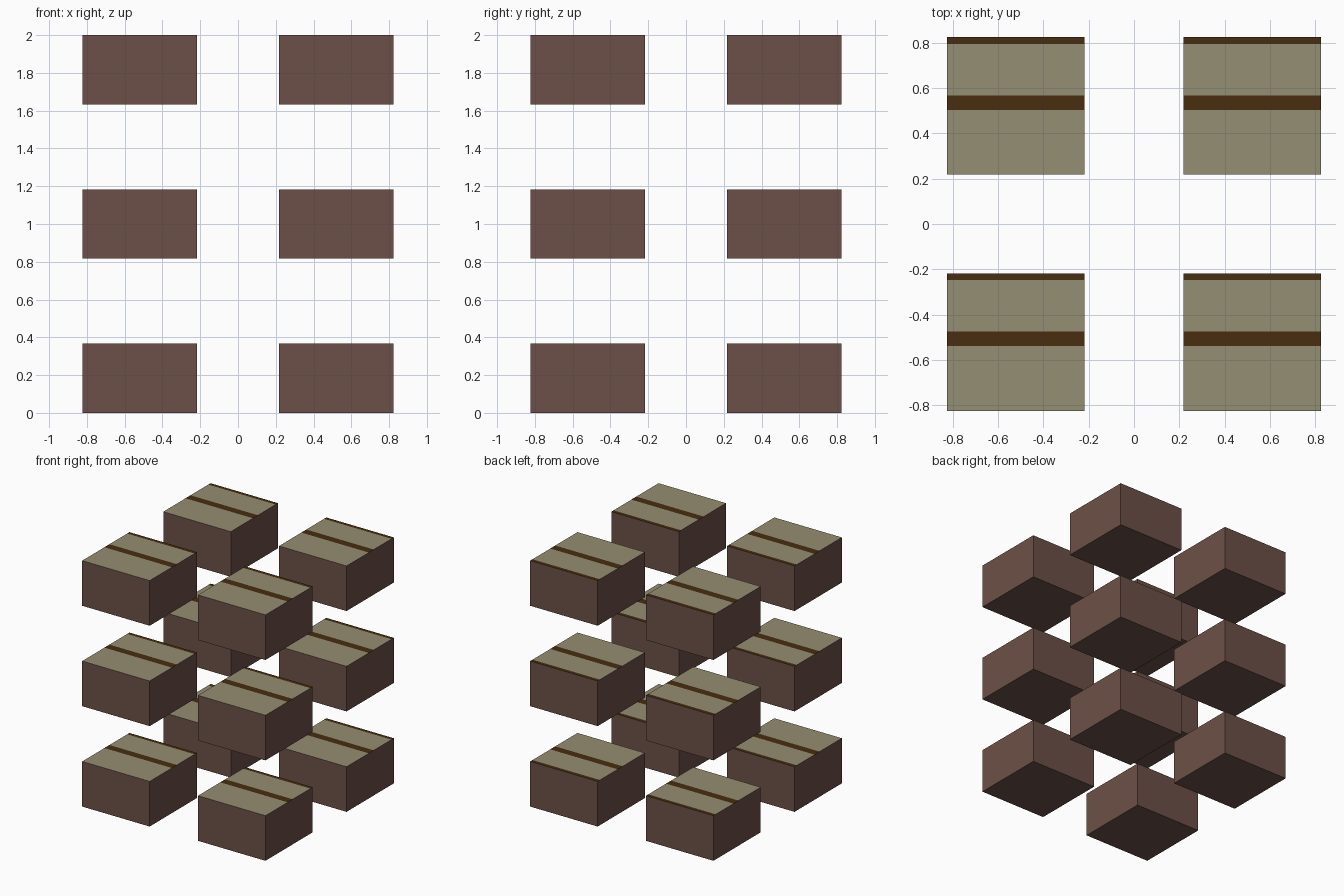
import bpy, bmesh
from mathutils import Matrix, Vector

if "Cube" in bpy.data.objects:
    bpy.data.objects.remove(bpy.data.objects["Cube"])


def srgb(r, g, b):
    def lin(c):
        c /= 255
        return c / 12.92 if c <= 0.04045 else ((c + 0.055) / 1.055) ** 2.4
    return (lin(r), lin(g), lin(b), 1)


def material(name, rgb):
    m = bpy.data.materials.new(name)
    m.diffuse_color = srgb(*rgb)
    m.use_nodes = True
    m.node_tree.nodes["Principled BSDF"].inputs["Base Color"].default_value = m.diffuse_color
    return m


cardboard = material("reddish brown", (108, 80, 71))
lid = material("khaki", (149, 142, 114))
stripe = material("dark brown", (72, 45, 16))

WIDTH, HEIGHT = 0.607, 0.367
# y positions on the lid, measured from the box centre
CUTS = (-0.018, 0.046, 0.274)

# One box mesh with a striped lid, shared by all boxes
bm = bmesh.new()
bmesh.ops.create_cube(bm, size=1, matrix=Matrix.Diagonal((WIDTH, WIDTH, HEIGHT, 1)))
for y in CUTS:
    top = [f for f in bm.faces if f.normal.z > 0.9]
    geom = top + list({e for f in top for e in f.edges}) + list({v for f in top for v in f.verts})
    bmesh.ops.bisect_plane(bm, geom=geom, plane_co=Vector((0, y, 0)), plane_no=Vector((0, 1, 0)))
    bm.normal_update()

# Lid faces are khaki, with dark bands in the middle and along the back edge
for f in bm.faces:
    if f.normal.z > 0.9:
        y = f.calc_center_median().y
        f.material_index = 2 if CUTS[0] < y < CUTS[1] or y > CUTS[2] else 1

mesh = bpy.data.meshes.new("box")
bm.to_mesh(mesh)
bm.free()
for m in (cardboard, lid, stripe):
    mesh.materials.append(m)

# Three levels of two by two boxes
for level in range(3):
    z = HEIGHT / 2 + level * (2 - HEIGHT) / 2
    for x in (-0.521, 0.521):
        for y in (-0.521, 0.521):
            box = bpy.data.objects.new("box", mesh)
            box.location = (x, y, z)
            bpy.context.collection.objects.link(box)
